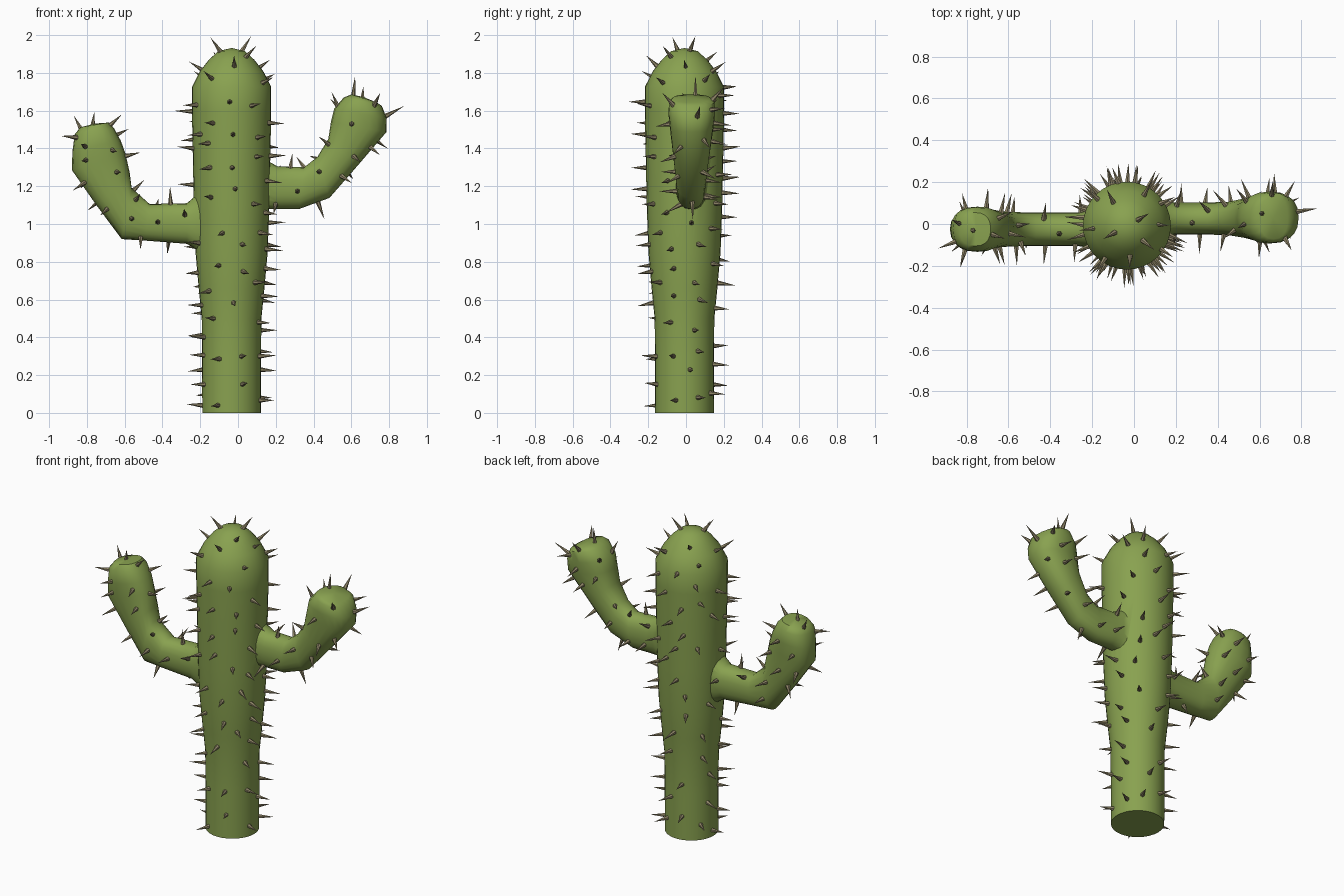
import bpy, bmesh, math, random
from mathutils import Vector, Matrix

if "Cube" in bpy.data.objects:
    bpy.data.objects.remove(bpy.data.objects["Cube"])

random.seed(7)


def material(name, rgb):
    m = bpy.data.materials.new(name)
    m.diffuse_color = (*rgb, 1)
    m.use_nodes = True
    m.node_tree.nodes["Principled BSDF"].inputs["Base Color"].default_value = m.diffuse_color
    return m


def finish(bm, name, mat):
    bmesh.ops.recalc_face_normals(bm, faces=bm.faces[:])
    me = bpy.data.meshes.new(name)
    bm.to_mesh(me)
    bm.free()
    ob = bpy.data.objects.new(name, me)
    bpy.context.collection.objects.link(ob)
    me.materials.append(mat)
    return ob


def loft(name, rings, tip, mat):
    """Skin a list of point rings; flat cap at the start, fan to the tip point."""
    bm = bmesh.new()
    loops = [[bm.verts.new(p) for p in ring] for ring in rings]
    n = len(loops[0])
    for a, b in zip(loops, loops[1:]):
        for i in range(n):
            j = (i + 1) % n
            bm.faces.new((a[i], a[j], b[j], b[i]))
    bm.faces.new(loops[0])
    t = bm.verts.new(tip)
    for i in range(n):
        bm.faces.new((loops[-1][i], loops[-1][(i + 1) % n], t))
    return finish(bm, name, mat)


def oval(lower, upper, cy, hy, n=20):
    """Rounded cross-section between two xz points, with half width hy in y."""
    lo, up = Vector((lower[0], cy, lower[1])), Vector((upper[0], cy, upper[1]))
    mid, half = (lo + up) / 2, (up - lo) / 2
    power = lambda v: math.copysign(abs(v) ** 0.85, v)
    pts = []
    for i in range(n):
        a = math.tau * i / n
        pts.append(mid + half * power(math.cos(a)) + Vector((0, hy * power(math.sin(a)), 0)))
    return pts


green = material("cactus_green", (0.25, 0.36, 0.08))
tan = material("spine_tan", (0.28, 0.24, 0.14))

# Trunk: radius, height
CX, CY = -0.034, -0.008
profile = [(.155, 0), (.156, .3), (.158, .5), (.174, .66), (.191, .85), (.2, 1.1),
           (.206, 1.4), (.21, 1.6), (.21, 1.725), (.167, 1.81), (.12, 1.87), (.07, 1.915)]
trunk = loft("cactus_body", [[(CX + r * math.cos(math.tau * i / 32), CY + r * math.sin(math.tau * i / 32), z)
                              for i in range(32)] for r, z in profile], (CX, CY, 1.932), green)

# Arms: lower/outer point, upper/inner point, half width in y
left = [((-.1, .82), (-.1, 1.24), .10), ((-.215, .86), (-.225, 1.15), .088), ((-.27, .895), (-.27, 1.11), .08),
        ((-.49, .912), (-.468, 1.106), .08), ((-.616, .92), (-.563, 1.19), .082),
        ((-.75, 1.1), (-.573, 1.27), .088), ((-.88, 1.286), (-.595, 1.37), .1),
        ((-.876, 1.39), (-.62, 1.44), .108), ((-.864, 1.475), (-.655, 1.505), .105),
        ((-.835, 1.512), (-.685, 1.537), .08)]
right = [((.06, 1.04), (.06, 1.38), .09), ((.16, 1.078), (.165, 1.33), .08), ((.21, 1.08), (.21, 1.305), .076),
         ((.325, 1.08), (.35, 1.3), .076), ((.484, 1.138), (.42, 1.355), .08),
         ((.63, 1.305), (.478, 1.45), .098), ((.786, 1.487), (.492, 1.54), .116),
         ((.787, 1.56), (.51, 1.612), .124), ((.762, 1.625), (.56, 1.67), .12),
         ((.735, 1.643), (.6, 1.686), .1)]
arms = [loft("left_arm", [oval(a, b, -.025, h) for a, b, h in left], (-.755, -.025, 1.532), green),
        loft("right_arm", [oval(a, b, .026 + (h - .076) * .1, h) for a, b, h in right], (.665, .03, 1.672), green)]

# Weld arms onto the trunk
bpy.context.view_layer.objects.active = trunk
for arm in arms:
    mod = trunk.modifiers.new("join_arm", "BOOLEAN")
    mod.operation, mod.solver, mod.object = "UNION", "EXACT", arm
    bpy.ops.object.modifier_apply(modifier=mod.name)
    bpy.data.objects.remove(arm, do_unlink=True)
trunk.select_set(True)
bpy.ops.object.shade_smooth_by_angle(angle=math.radians(45))

# Spines: a few chosen ones at the tips (base, tip) then an even scatter
chosen = [((.02, .02, 1.915), (.07, .05, 1.995)), ((-.83, .0, 1.5), (-.87, .02, 1.575)),
          ((-.77, -.03, 1.52), (-.76, -.04, 1.595)), ((-.68, -.05, 1.52), (-.615, -.07, 1.58)),
          ((.53, .0, 1.62), (.495, -.02, 1.7)), ((.61, .05, 1.67), (.62, .05, 1.785)),
          ((.78, .06, 1.57), (.88, .075, 1.625)), ((.1, .0, 1.82), (.17, -.01, 1.87)),
          ((-.18, -.02, 1.81), (-.26, -.03, 1.86))]
spines = [(Vector(a), Vector(b)) for a, b in chosen]
me = trunk.data
me.calc_loop_triangles()
tris = [t for t in me.loop_triangles if t.normal.z > -0.9 or t.center.z > 0.05]
weights = [t.area for t in tris]


def candidate():
    t = random.choices(tris, weights)[0]
    a, b, c = (me.vertices[i].co for i in t.vertices)
    u, v = random.random(), random.random()
    if u + v > 1:
        u, v = 1 - u, 1 - v
    return a + (b - a) * u + (c - a) * v, t.normal.copy()


while len(spines) < 158:
    options = [candidate() for _ in range(12)]
    p, n = max(options, key=lambda o: min((o[0] - s[0]).length_squared for s in spines))
    p.z = max(p.z, 0.04)
    wobble = Vector([random.uniform(-.12, .12) for _ in range(3)])
    spines.append((p, p + (n + wobble).normalized() * random.uniform(.075, .1)))

bm = bmesh.new()
for base, tip in spines:
    d = (tip - base).normalized()
    start = base - d * .012
    length = (tip - start).length
    place = Matrix.Translation((start + tip) / 2) @ d.to_track_quat("Z", "Y").to_matrix().to_4x4()
    bmesh.ops.create_cone(bm, cap_ends=True, segments=6, radius1=.015, radius2=0, depth=length, matrix=place)
finish(bm, "spines", tan)
